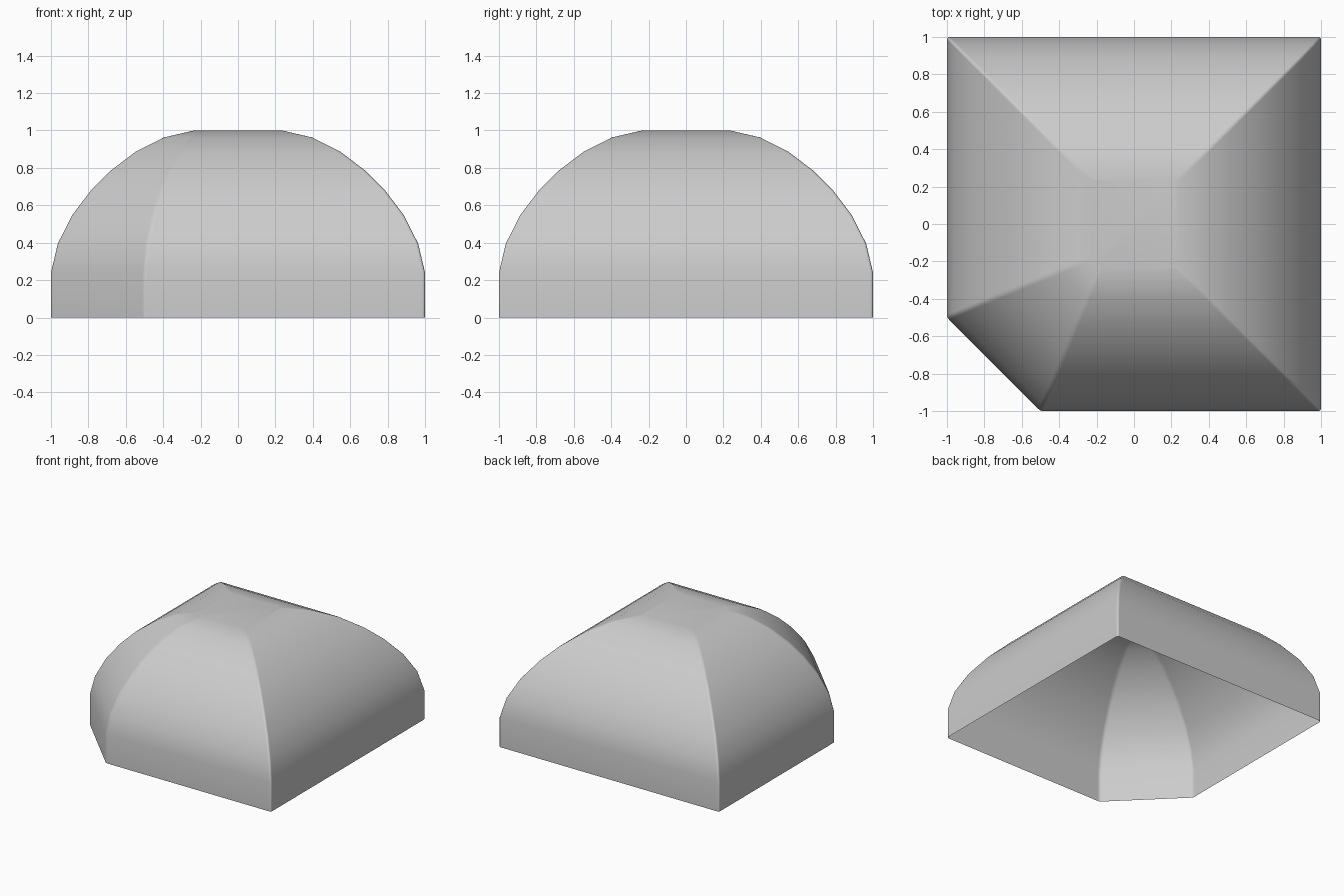
import bpy, bmesh, math
from mathutils import Vector

if "Cube" in bpy.data.objects:
    bpy.data.objects.remove(bpy.data.objects["Cube"])

# Half-profile: (inset from base outline, height)
profile = [(0, 0), (0, .24), (.037, .396), (.112, .545), (.214, .68),
           (.32, .786), (.455, .888), (.604, .963), (.765, 1)]
T = math.tan(math.pi / 8)
SOFT, STEPS = .016, 3


def outline(d):
    """Square with one cut corner, inset by d, corners slightly softened."""
    a, b = 1 - d, .5 - d * T
    pts = [Vector(p) for p in ((a, -a), (a, a), (-a, a), (-a, -b), (-b, -a))]
    # the softening radius is limited by the shortest side
    s = min(SOFT, (pts[4] - pts[3]).length * .3)
    ring = []
    for i, p in enumerate(pts):
        p0 = p + (pts[i - 1] - p).normalized() * s
        p2 = p + (pts[(i + 1) % 5] - p).normalized() * s
        for k in range(STEPS + 1):
            t = k / STEPS
            ring.append(p0 * (1 - t) ** 2 + p * 2 * t * (1 - t) + p2 * t * t)
    return ring


# Open-bottomed dome shell
bm = bmesh.new()
rings = [[bm.verts.new((p.x, p.y, z)) for p in outline(d)] for d, z in profile]
n = len(rings[0])
for lo, hi in zip(rings, rings[1:]):
    for i in range(n):
        j = (i + 1) % n
        bm.faces.new((lo[i], lo[j], hi[j], hi[i]))
# Flat top
bm.faces.new(rings[-1])

mesh = bpy.data.meshes.new("dome_shell")
bm.to_mesh(mesh)
bm.free()
dome = bpy.data.objects.new("dome_shell", mesh)
bpy.context.collection.objects.link(dome)
bpy.context.view_layer.objects.active = dome
dome.select_set(True)
bpy.ops.object.shade_smooth_by_angle(angle=math.radians(45))
weighted = dome.modifiers.new("weighted_normals", 'WEIGHTED_NORMAL')
weighted.keep_sharp = True
